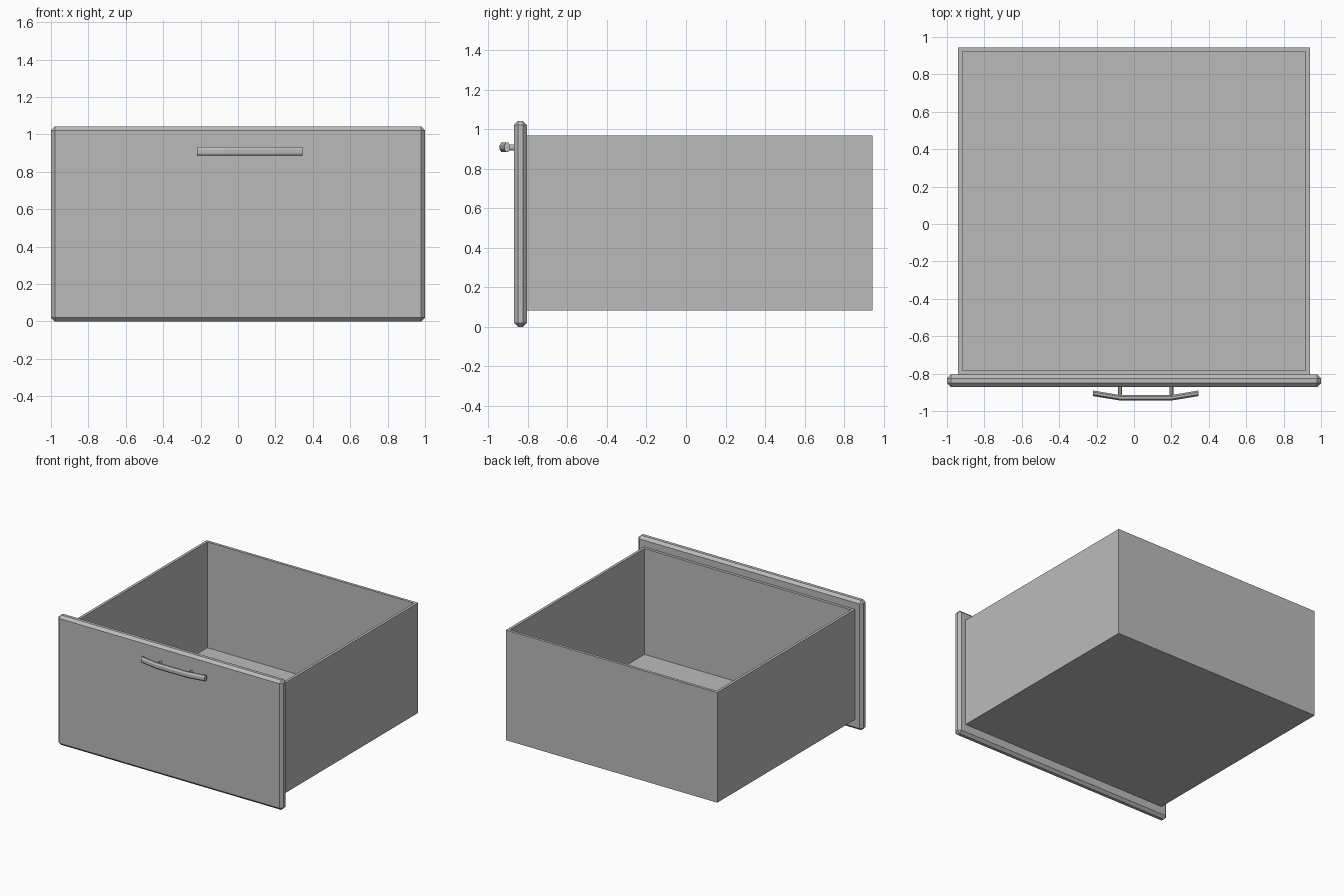
import bpy, bmesh, math
from mathutils import Matrix, Vector

cube = bpy.data.objects.get("Cube")
if cube:
    bpy.data.objects.remove(cube, do_unlink=True)

# One plain grey for the whole drawer
GREY = (0.5, 0.5, 0.5, 1)
grey = bpy.data.materials.new("plain grey")
grey.use_nodes = True
grey.diffuse_color = GREY
grey.node_tree.nodes["Principled BSDF"].inputs["Base Color"].default_value = GREY


def finish(name, bm):
    bmesh.ops.recalc_face_normals(bm, faces=bm.faces)
    mesh = bpy.data.meshes.new(name)
    bm.to_mesh(mesh)
    bm.free()
    mesh.materials.append(grey)
    obj = bpy.data.objects.new(name, mesh)
    bpy.context.collection.objects.link(obj)
    return obj


def block(low, high):
    low, high = Vector(low), Vector(high)
    bm = bmesh.new()
    place = Matrix.Translation((low + high) / 2) @ Matrix.Diagonal((*(high - low), 1))
    bmesh.ops.create_cube(bm, size=1, matrix=place)
    return bm


def tube(name, path, across, rz, axis, sides=8):
    """Loft of upright oval rings along a path; axis is the direction across it."""
    bm = bmesh.new()
    rings = []
    for p in path:
        ring = []
        for i in range(sides):
            a = 2 * math.pi * (i + 0.5) / sides
            offset = Vector(axis) * across * math.cos(a) + Vector((0, 0, rz * math.sin(a)))
            ring.append(bm.verts.new(Vector(p) + offset))
        rings.append(ring)
    for r, s in zip(rings, rings[1:]):
        for i in range(sides):
            j = (i + 1) % sides
            bm.faces.new((r[i], r[j], s[j], s[i]))
    bm.faces.new(rings[0])
    bm.faces.new(rings[-1])
    return finish(name, bm)


# Open box: inset the top face and sink it to leave thin walls and a floor
bm = block((-0.94, -0.805, 0.083), (0.94, 0.945, 0.968))
top = max(bm.faces, key=lambda f: f.calc_center_median().z)
bmesh.ops.inset_region(bm, faces=[top], thickness=0.031)
sunk = bmesh.ops.extrude_discrete_faces(bm, faces=[top])["faces"]
bmesh.ops.translate(bm, verts=sunk[0].verts, vec=(0, 0, -0.85))
finish("drawer_box", bm)

# Front panel with chamfered edges
panel = finish("front_panel", block((-1, -0.872, 0), (1, -0.805, 1.043)))
chamfer = panel.modifiers.new("chamfer", "BEVEL")
chamfer.width = 0.021
chamfer.segments = 1

# Pull handle: bowed bar on two posts
MID, HALF, POST, Z = 0.063, 0.283, 0.138, 0.909
bar = [(MID - HALF, -0.905, Z), (MID - POST, -0.929, Z),
       (MID + POST, -0.929, Z), (MID + HALF, -0.905, Z)]
tube("handle_bar", bar, 0.016, 0.026, (0, 1, 0))
for side, name in ((-1, "right_handle_post"), (1, "left_handle_post")):
    x = MID + side * POST
    tube(name, [(x, -0.925, Z), (x, -0.868, Z)], 0.011, 0.016, (1, 0, 0))
